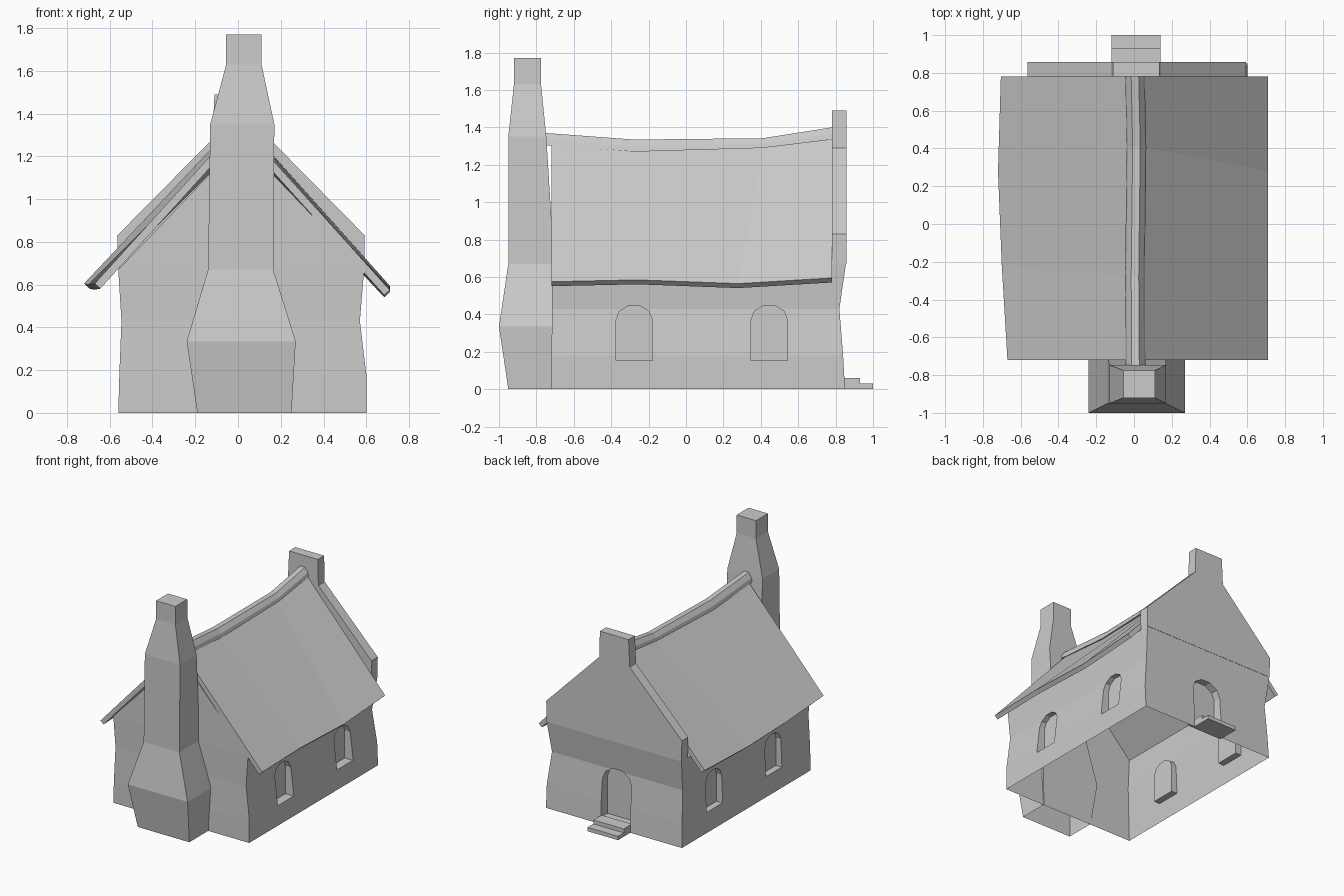
import bpy, bmesh, math

if "Cube" in bpy.data.objects:
    bpy.data.objects.remove(bpy.data.objects["Cube"])


def loft(name, rings, start=True, end=True):
    """Skin a list of equal-length point rings, optionally capping the ends."""
    bm = bmesh.new()
    rows = [[bm.verts.new(p) for p in r] for r in rings]
    n = len(rows[0])
    for a, b in zip(rows, rows[1:]):
        for i in range(n):
            j = (i + 1) % n
            bm.faces.new((a[i], a[j], b[j], b[i]))
    if start:
        bm.faces.new(rows[0])
    if end:
        bm.faces.new(rows[-1])
    bmesh.ops.remove_doubles(bm, verts=bm.verts, dist=1e-4)
    bmesh.ops.recalc_face_normals(bm, faces=bm.faces)
    me = bpy.data.meshes.new(name)
    bm.to_mesh(me)
    bm.free()
    ob = bpy.data.objects.new(name, me)
    bpy.context.collection.objects.link(ob)
    return ob


def rect(x0, x1, y0, y1, z):
    return [(x0, y0, z), (x1, y0, z), (x1, y1, z), (x0, y1, z)]


def arch(c, w, z0, spring, top, segs=5):
    pts = [(c - w / 2, z0), (c + w / 2, z0)]
    for i in range(segs + 1):
        a = math.pi * i / segs
        pts.append((c + w / 2 * math.cos(a), spring + (top - spring) * math.sin(a)))
    return pts


# Cottage walls, pinched at the waist and closed by a gable
walls = loft("walls", [
    rect(-.56, .60, -.72, .85, 0),
    rect(-.555, .60, -.72, .84, .18),
    rect(-.545, .57, -.715, .82, .43),
    rect(-.56, .59, -.72, .855, .67),
    [(.015, -.72, 1.27), (.015, -.72, 1.27), (.015, .80, 1.23), (.015, .80, 1.23)]])

# Arched window and door recesses
cutters = []
for c in (-.277, .445):
    a = arch(c, .195, .155, .37, .45)
    for inner, outer in ((.53, .75), (-.505, -.75)):
        cutters.append(loft("window_cutter", [[(x, u, v) for u, v in a] for x in (inner, outer)]))
a = arch(.01, .25, .05, .34, .445)
cutters.append(loft("door_cutter", [[(u, y, v) for u, v in a] for y in (.765, 1.0)]))
bpy.context.view_layer.objects.active = walls
for c in cutters:
    m = walls.modifiers.new("recess", 'BOOLEAN')
    m.object, m.operation, m.solver = c, 'DIFFERENCE', 'EXACT'
    bpy.ops.object.modifier_apply(modifier=m.name)
    bpy.data.objects.remove(c)

# The walls are open underneath
bm = bmesh.new()
bm.from_mesh(walls.data)
floor = [f for f in bm.faces if all(v.co.z < .001 for v in f.verts)]
bmesh.ops.delete(bm, geom=floor, context='FACES')
bm.to_mesh(walls.data)
bm.free()

# Sagging roof slabs with wavy eaves
ridge = [(-.72, 1.32), (-.28, 1.28), (.41, 1.295), (.78, 1.345)]
eaves = {
    "roof_right": (1, [(.71, -.72, .575), (.71, -.26, .585), (.71, .28, .565), (.71, .78, .595)]),
    "roof_left": (-1, [(-.67, -.72, .605), (-.70, -.22, .60), (-.72, .28, .605), (-.705, .78, .61)])}
for name, (s, eave) in eaves.items():
    rings = []
    for (ex, ey, ez), (ry, rz) in zip(eave, ridge):
        dx, dz = -.026 * s, -.024
        rx = .008 + .03 * s
        rings.append([(ex, ey, ez), (rx, ry, rz), (rx + dx, ry, rz + dz), (ex + dx, ey, ez + dz)])
    loft(name, rings)

# Ridge cap following the sag
cap = [(-.75, .008, 1.305, 1.37), (-.28, .005, 1.27, 1.335),
       (.41, .013, 1.29, 1.342), (.78, .005, 1.335, 1.40)]
shape = [(-.052, 0), (-.045, .45), (-.02, 1), (.02, 1), (.045, .45), (.052, 0)]
loft("ridge_cap", [[(cx + u, y, lo + v * (hi - lo)) for u, v in shape]
                   for y, cx, lo, hi in cap])

# Back gable parapet with raised stub
gable = [(-.56, .67), (.59, .67), (.593, .83), (.14, 1.29), (.135, 1.49),
         (-.11, 1.49), (-.12, 1.28), (-.565, .83)]
loft("back_parapet", [[(x, y, z) for x, z in gable] for y in (.78, .857)])

# Front chimney, open underneath
loft("chimney", [
    rect(-.19, .25, -.95, -.715, 0),
    rect(-.24, .27, -1.0, -.70, .335),
    rect(-.14, .165, -.95, -.705, .67),
    rect(-.13, .17, -.95, -.747, 1.35),
    rect(-.055, .11, -.92, -.775, 1.63),
    rect(-.055, .11, -.92, -.775, 1.77)], start=False)

# Door steps
for name, y1, z0, z1 in (("lower_step", 1.0, 0, .03), ("upper_step", .93, .03, .06)):
    loft(name, [rect(-.12, .14, .83, y1, z) for z in (z0, z1)])
